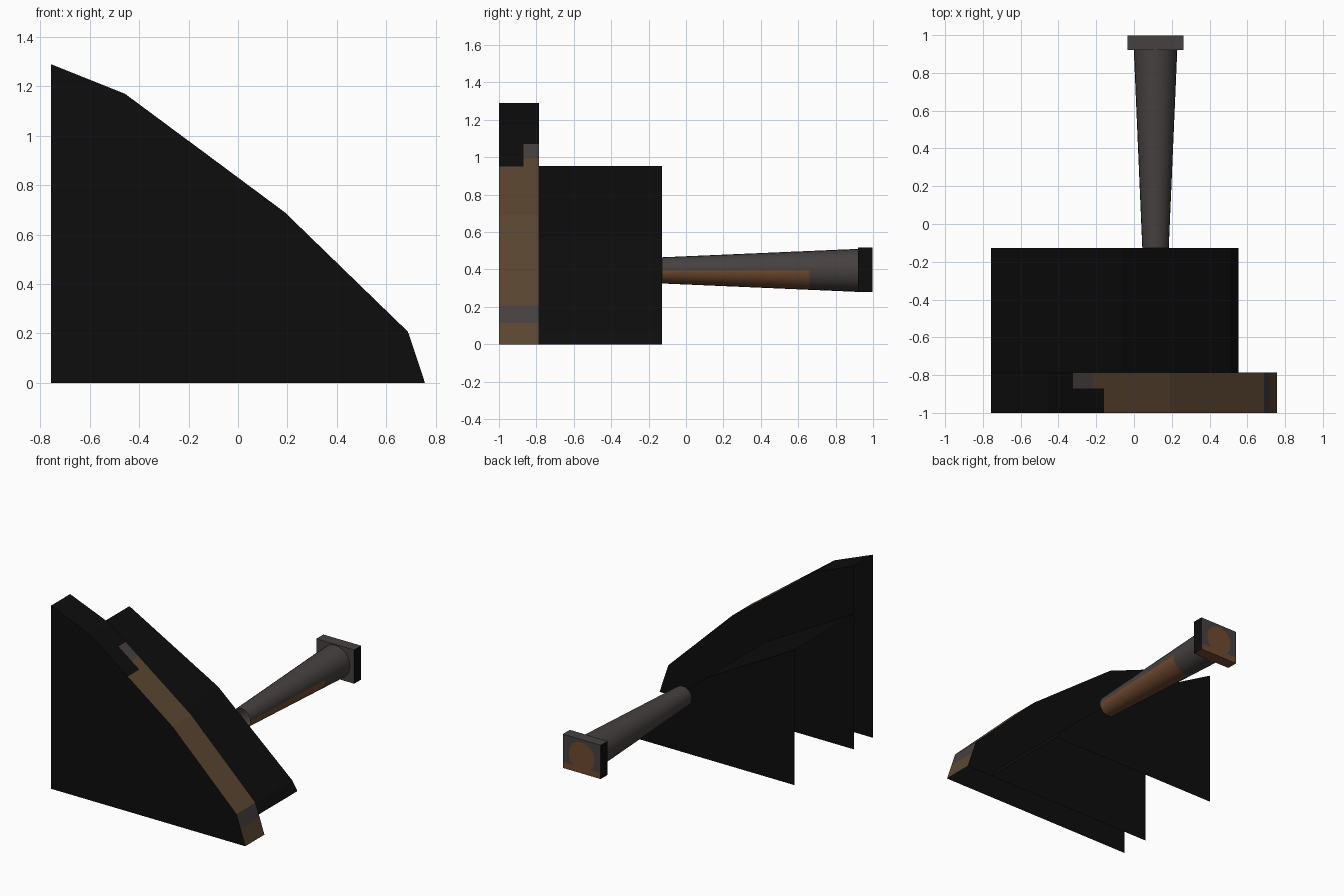
import bpy, bmesh, math

if "Cube" in bpy.data.objects:
    bpy.data.objects.remove(bpy.data.objects["Cube"])

def material(name, rgb):
    m = bpy.data.materials.new(name)
    m.diffuse_color = (*rgb, 1)
    m.use_nodes = True
    m.node_tree.nodes["Principled BSDF"].inputs["Base Color"].default_value = m.diffuse_color
    return m

BLACK, GREY, RIM, RUST = range(4)
MATS = [material("black", (0.004, 0.004, 0.004)),
        material("dark grey", (0.062, 0.053, 0.051)),
        material("rim brown", (0.105, 0.062, 0.031)),
        material("rust brown", (0.16, 0.068, 0.03))]

def finish(name, bm):
    me = bpy.data.meshes.new(name)
    bm.to_mesh(me)
    bm.free()
    for m in MATS:
        me.materials.append(m)
    ob = bpy.data.objects.new(name, me)
    bpy.context.collection.objects.link(ob)
    return ob

L = -0.757  # open left side

def shell(name, curve, ys, front, back, colour):
    """Sheets joined by a rim along the curve, open at the left and bottom."""
    bm = bmesh.new()
    rows = [[bm.verts.new((x, y, z)) for x, z in curve] for y in ys]
    for a, b, y0, y1 in zip(rows, rows[1:], ys, ys[1:]):
        for i in range(len(curve) - 1):
            f = bm.faces.new((a[i], b[i], b[i + 1], a[i + 1]))
            z = (curve[i][1] + curve[i + 1][1]) / 2
            f.material_index = colour((y0 + y1) / 2, z)
    if front:
        bm.faces.new(rows[0] + [bm.verts.new((L, ys[0], 0))])
    if back:
        bm.faces.new((rows[-1] + [bm.verts.new((L, ys[-1], 0))])[::-1])
    return finish(name, bm)

# wide flange: worn brown rim, black faces
def rim_colour(y, z):
    worn = y > -0.87
    if z > 1.07 or (z > 0.95 and not worn):
        return BLACK
    if z > 0.995 or 0.115 < z < 0.205:
        return GREY
    return RIM

shell("flange", [(L, 1.29), (-0.457, 1.17), (-0.322, 1.07), (-0.221, 0.995),
                 (-0.16, 0.95), (0.19, 0.69), (0.688, 0.207), (0.719, 0.115), (0.757, 0)],
      [-1, -0.87, -0.787], True, True, rim_colour)

# smaller drum behind the flange
shell("drum", [(L, 0.953), (-0.065, 0.57), (0.512, 0.065), (0.552, 0)],
      [-0.787, -0.127], False, True, lambda y, z: BLACK)

# tapered handle, rust on the lower right side
CX, CZ, N = 0.114, 0.395, 24
bm = bmesh.new()
rings = []
for y in (-0.127, 0.66, 0.92):
    r = 0.07 + 0.045 * (y + 0.127) / 1.047
    rings.append([bm.verts.new((CX + r * math.cos(math.tau * k / N), y,
                                CZ + r * math.sin(math.tau * k / N))) for k in range(N)])
for j, (a, b) in enumerate(zip(rings, rings[1:])):
    for k in range(N):
        n = (k + 1) % N
        f = bm.faces.new((a[k], b[k], b[n], a[n]))
        f.smooth = True
        angle = 360 * (k + 0.5) / N
        f.material_index = RUST if j == 0 and angle > 250 else GREY
finish("handle", bm)

# square end cap
bm = bmesh.new()
bmesh.ops.create_cube(bm, size=1)
for v in bm.verts:
    v.co = (CX + v.co.x * 0.295, 0.959 + v.co.y * 0.078, 0.398 + v.co.z * 0.238)
bm.normal_update()
for f in bm.faces:
    f.material_index = BLACK if abs(f.normal.x) > 0.5 else RUST if f.normal.z < -0.5 else GREY
finish("end_cap", bm)

# rust patch on the cap: round top, strip along the bottom
bm = bmesh.new()
pts = [(CX + 0.1 * math.cos(a), 0.398 + 0.1 * math.sin(a))
       for a in (math.radians(-50 + 280 * k / 20) for k in range(21))]
bm.faces.new([bm.verts.new((x, 1.0, z)) for x, z in pts][::-1]).material_index = RUST
strip = [(CX - 0.14, 0.28), (CX + 0.14, 0.28), (CX + 0.14, 0.322), (CX - 0.14, 0.322)]
bm.faces.new([bm.verts.new((x, 0.9995, z)) for x, z in strip][::-1]).material_index = RUST
bm.normal_update()
finish("cap_rust_patch", bm)
